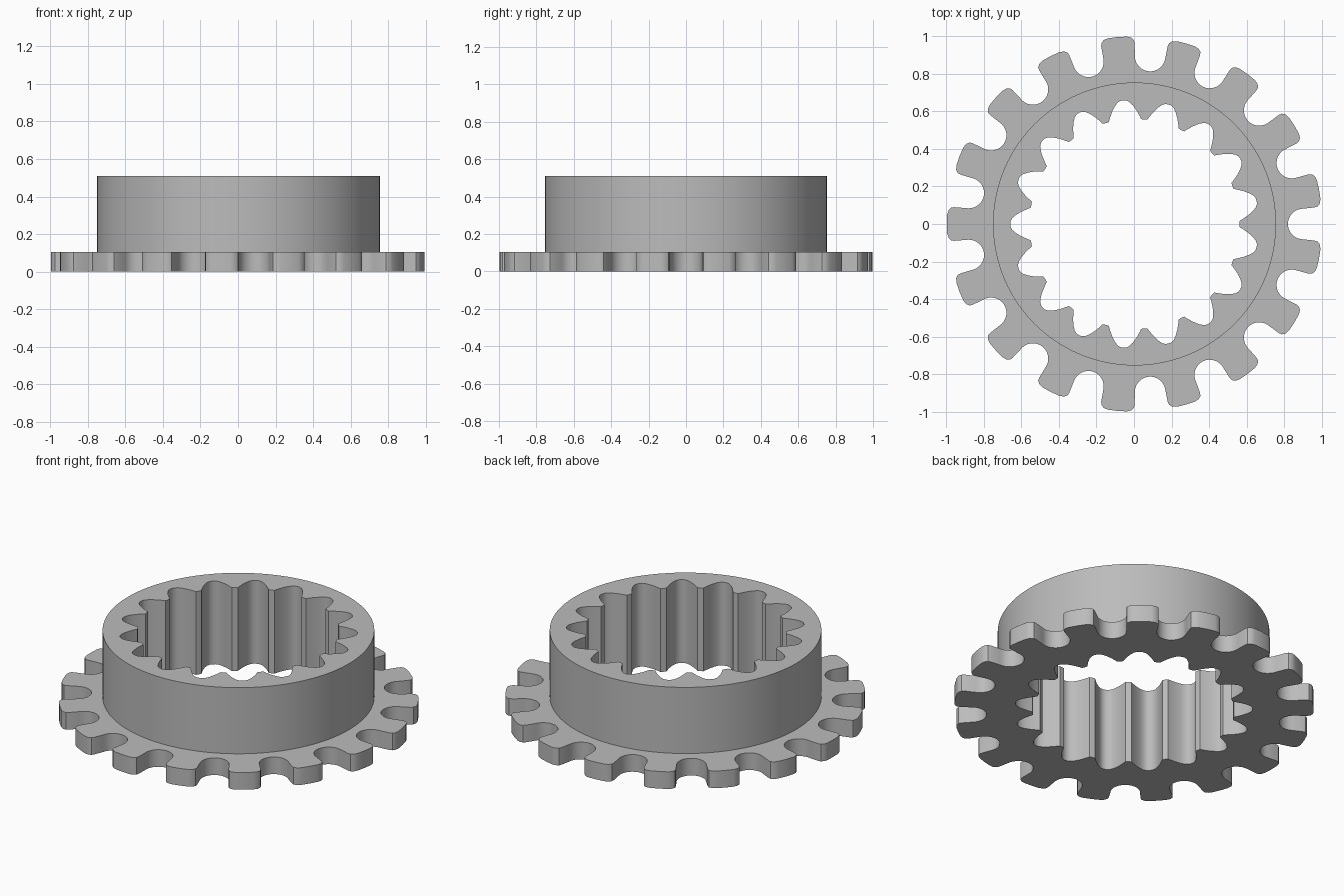
import bpy, bmesh, math
from mathutils import Vector

cube = bpy.data.objects.get("Cube")
if cube:
    bpy.data.objects.remove(cube, do_unlink=True)

TEETH = 17
PITCH = 2 * math.pi / TEETH
HALF = PITCH / 2
FLANGE_TOP, COLLAR_TOP = 0.105, 0.51
COLLAR_R = 0.754
CENTRE_X = 0.003


def polar(r, a):
    return Vector((r * math.cos(a), r * math.sin(a)))


def repeat(half):
    """Mirror a half tooth about its axis and repeat it around the ring."""
    tooth = [(r, -a) for r, a in reversed(half[1:-1])] + half
    return [polar(r, a + math.pi + k * PITCH) for k in range(TEETH) for r, a in tooth]


# Outer sprocket tooth: rounded tip, then a round-bottomed gap
tip = [(1.0, 0), (0.998, 0.05), (0.991, 0.073), (0.977, 0.087), (0.96, 0.0895)]
outer_half = [(math.hypot(r, t), math.atan2(t, r)) for r, t in tip]
for i in range(9):
    phi = math.pi / 2 * i / 8
    p = Vector((0.9 - 0.083 * math.sin(phi), -0.082 * math.cos(phi)))
    outer_half.append((p.length, HALF + math.atan2(p.y, p.x)))

# Inner spline: groove centre to ridge tip, angles in degrees from the ridge axis
ridge = [(0.662, 10.59), (0.66, 9.2), (0.652, 7.8), (0.632, 6.1),
         (0.605, 4.3), (0.576, 2.6), (0.56, 1.7), (0.559, 0)]
inner_half = [(r, HALF - math.radians(a)) for r, a in ridge]
inner_half[0] = (ridge[0][0], 0)

gear = repeat(outer_half)
bore = repeat(inner_half)
circle = [polar(COLLAR_R, i * PITCH / 8) for i in range(TEETH * 8)]

bm = bmesh.new()


def loop(points, z):
    verts = [bm.verts.new((p.x + CENTRE_X, p.y, z)) for p in points]
    edges = [bm.edges.new((v, verts[(i + 1) % len(verts)])) for i, v in enumerate(verts)]
    return verts, edges


def wall(points, z0, z1):
    (low, low_edges), (high, high_edges) = loop(points, z0), loop(points, z1)
    for i in range(len(low)):
        j = (i + 1) % len(low)
        bm.faces.new((low[i], low[j], high[j], high[i]))
    return low_edges, high_edges


def cap(a, b):
    bmesh.ops.triangle_fill(bm, edges=a + b, use_beauty=True)


# Toothed flange, collar and splined bore joined by flat rings
gear_low, gear_high = wall(gear, 0, FLANGE_TOP)
collar_low, collar_high = wall(circle, FLANGE_TOP, COLLAR_TOP)
bore_low, bore_high = wall(bore, 0, COLLAR_TOP)
cap(gear_low, bore_low)
cap(gear_high, collar_low)
cap(collar_high, bore_high)
bmesh.ops.recalc_face_normals(bm, faces=bm.faces)

mesh = bpy.data.meshes.new("splined_sprocket")
bm.to_mesh(mesh)
bm.free()
sprocket = bpy.data.objects.new("splined_sprocket", mesh)
bpy.context.collection.objects.link(sprocket)

# Plain grey metal
grey = bpy.data.materials.new("grey_metal")
grey.use_nodes = True
colour = (0.5, 0.5, 0.5, 1)
grey.diffuse_color = colour
grey.node_tree.nodes["Principled BSDF"].inputs["Base Color"].default_value = colour
mesh.materials.append(grey)

bpy.ops.object.select_all(action="DESELECT")
sprocket.select_set(True)
bpy.context.view_layer.objects.active = sprocket
bpy.ops.object.shade_smooth_by_angle(angle=math.radians(30))
